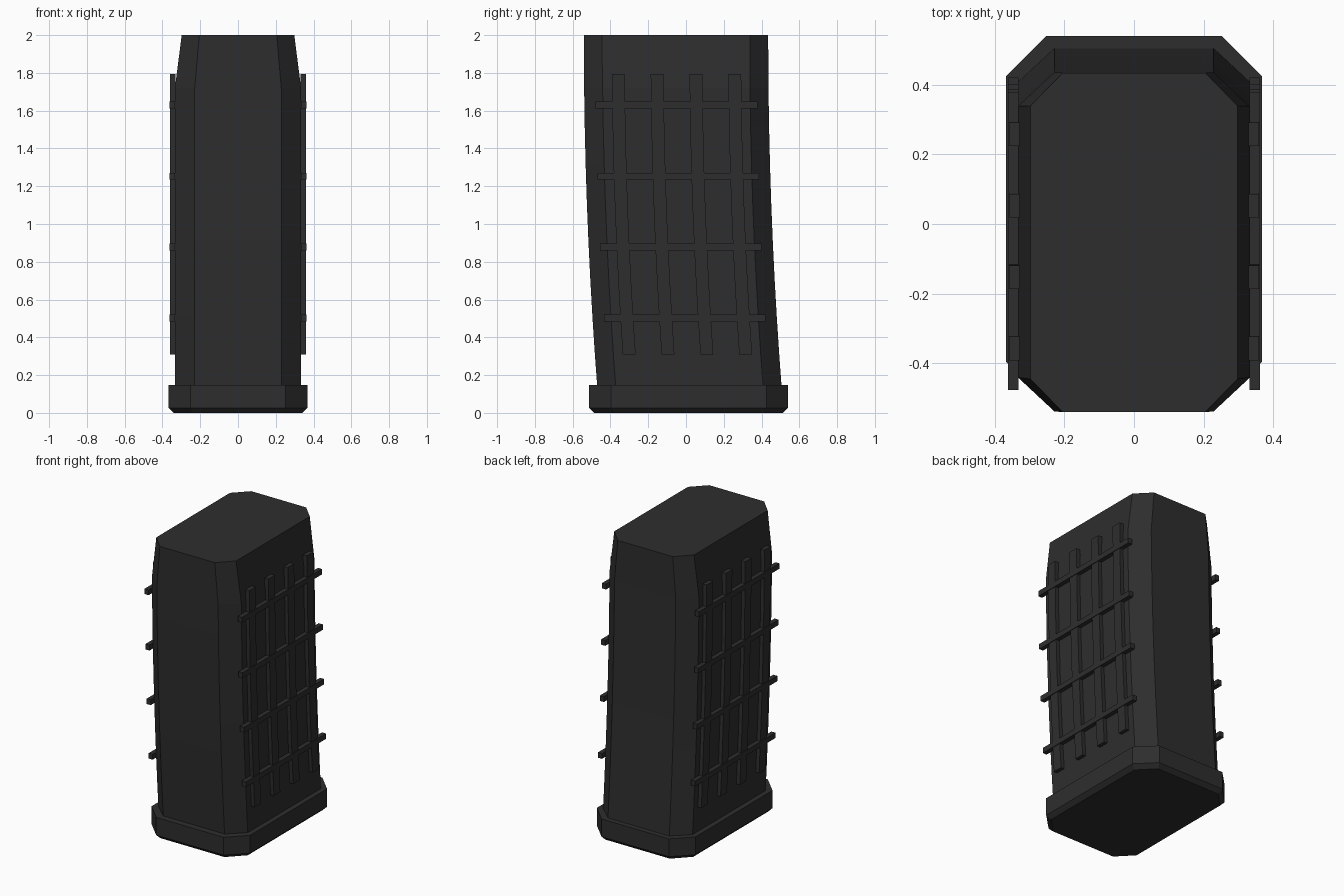
import bpy, bmesh

if "Cube" in bpy.data.objects:
    bpy.data.objects.remove(bpy.data.objects["Cube"])

mat = bpy.data.materials.new("charcoal polymer")
mat.diffuse_color = (0.027, 0.027, 0.027, 1)
mat.use_nodes = True
mat.node_tree.nodes["Principled BSDF"].inputs["Base Color"].default_value = mat.diffuse_color


def sweep(z):
    """Forward curve of the body: y centre at height z."""
    return -0.053 + 0.0205 * (2 - z) ** 2


def octagon(hx, hy, cx, cy, yc, z):
    """Rectangle (hx, hy) whose corners are cut back to cx and cy."""
    pts = [(hx, -cy), (hx, cy), (cx, hy), (-cx, hy),
           (-hx, cy), (-hx, -cy), (-cx, -hy), (cx, -hy)]
    return [(x, y + yc, z) for x, y in pts]


def rect(x0, x1, hy, yc, z):
    return [(x0, yc - hy, z), (x1, yc - hy, z), (x1, yc + hy, z), (x0, yc + hy, z)]


def loft(name, rings):
    """Skin a stack of equal rings and cap both ends."""
    bm = bmesh.new()
    loops = [[bm.verts.new(p) for p in r] for r in rings]
    n = len(loops[0])
    for a, b in zip(loops, loops[1:]):
        for i in range(n):
            j = (i + 1) % n
            bm.faces.new((a[i], a[j], b[j], b[i]))
    bm.faces.new(loops[0][::-1])
    bm.faces.new(loops[-1])
    bmesh.ops.recalc_face_normals(bm, faces=bm.faces)
    mesh = bpy.data.meshes.new(name)
    bm.to_mesh(mesh)
    bm.free()
    mesh.materials.append(mat)
    obj = bpy.data.objects.new(name, mesh)
    bpy.context.collection.objects.link(obj)
    return obj


# Curved body, narrowing in width near the top
levels = [0.1 + 1.62 * i / 8 for i in range(9)]
rings = [octagon(0.334, 0.488, 0.229, 0.39, sweep(z), z) for z in levels]
rings.append(octagon(0.298, 0.488, 0.205, 0.393, sweep(2), 2))
loft("body", rings)

# Floor plate with a bevelled underside
loft("floor_plate", [octagon(0.341, 0.5, 0.24, 0.396, 0.014, 0),
                     octagon(0.368, 0.527, 0.252, 0.411, 0.014, 0.027),
                     octagon(0.368, 0.527, 0.252, 0.411, 0.014, 0.147)])

# Grip ribs on both sides
for side, s in (("right", 1), ("left", -1)):
    for i in range(4):
        off = (i - 1.5) * 0.2055
        zs = [0.31 + 1.485 * k / 8 for k in range(9)]
        loft(f"{side}_upright_rib_{i + 1}",
             [rect(s * 0.33, s * 0.359, 0.034, sweep(z) + off + 0.002, z) for z in zs])
    for i, z in enumerate((0.503, 0.879, 1.253, 1.63)):
        loft(f"{side}_cross_rib_{i + 1}",
             [rect(s * 0.333, s * 0.363, 0.428, sweep(z), h) for h in (z - 0.018, z + 0.018)])
